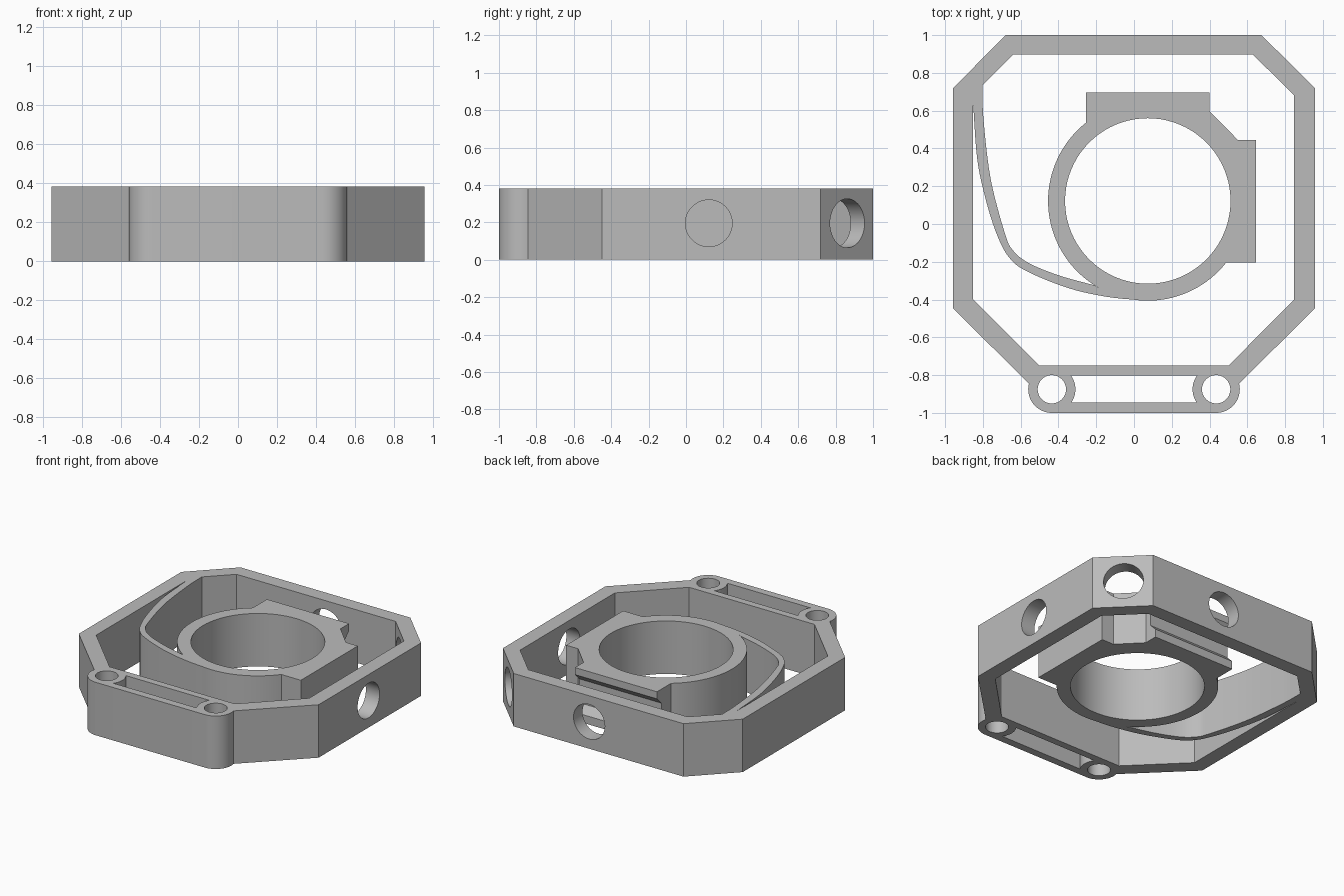
import bpy, bmesh, math
from mathutils import Vector, Matrix

if "Cube" in bpy.data.objects:
    bpy.data.objects.remove(bpy.data.objects["Cube"])

H = 0.382                       # overall height
RC = Vector((0.073, 0.122))     # ring centre
R_OUT, R_IN = 0.528, 0.438

grey = bpy.data.materials.new("plain_grey")
grey.diffuse_color = (0.5, 0.5, 0.5, 1)
grey.use_nodes = True
grey.node_tree.nodes["Principled BSDF"].inputs["Base Color"].default_value = grey.diffuse_color


def arc(c, r, a0, a1, n):
    """Points on an arc, angles in degrees."""
    return [(c[0] + r * math.cos(math.radians(a0 + (a1 - a0) * i / n)),
             c[1] + r * math.sin(math.radians(a0 + (a1 - a0) * i / n))) for i in range(n + 1)]


def circle(c, r, n=64):
    return arc(c, r, 0, 360, n)[:-1]


def smooth_path(pts, n=6):
    """Catmull-Rom curve through the points."""
    p = [Vector(q) for q in pts]
    p = [2 * p[0] - p[1]] + p + [2 * p[-1] - p[-2]]
    out = []
    for a, b, c, d in zip(p, p[1:], p[2:], p[3:]):
        for i in range(n):
            t = i / n
            out.append(tuple(0.5 * (2 * b + (c - a) * t + (2 * a - 5 * b + 4 * c - d) * t * t
                                    + (3 * b - a - 3 * c + d) * t ** 3)))
    return out + [tuple(p[-2])]


def angle_on_ring(x, y):
    return math.degrees(math.atan2(y - RC.y, x - RC.x))


def plate(name, loops, height=H, matrix=None):
    """Extrude an outline with optional holes into a solid."""
    bm = bmesh.new()
    edges = []
    for loop in loops:
        vs = [bm.verts.new((x, y, 0)) for x, y in loop]
        edges += [bm.edges.new((vs[i], vs[(i + 1) % len(vs)])) for i in range(len(vs))]
    bmesh.ops.triangle_fill(bm, edges=edges, use_beauty=True, use_dissolve=False)
    ext = bmesh.ops.extrude_face_region(bm, geom=bm.faces[:])
    bmesh.ops.translate(bm, vec=(0, 0, height),
                        verts=[v for v in ext["geom"] if isinstance(v, bmesh.types.BMVert)])
    if matrix:
        bm.transform(matrix)
    bmesh.ops.recalc_face_normals(bm, faces=bm.faces[:])
    me = bpy.data.meshes.new(name)
    bm.to_mesh(me)
    bm.free()
    ob = bpy.data.objects.new(name, me)
    bpy.context.collection.objects.link(ob)
    me.materials.append(grey)
    return ob


def drill(name, start, angle, radius, length):
    """Horizontal round cutter pointing along a compass angle."""
    m = (Matrix.Translation((start[0], start[1], 0.195))
         @ Matrix.Rotation(math.radians(angle), 4, 'Z') @ Matrix.Rotation(math.pi / 2, 4, 'Y'))
    return plate(name, [circle((0, 0), radius, 48)], length, m)


def cut(ob, cutters):
    for c in cutters:
        mod = ob.modifiers.new("cut", 'BOOLEAN')
        mod.operation, mod.solver, mod.object = 'DIFFERENCE', 'EXACT', c
        bpy.context.view_layer.objects.active = ob
        bpy.ops.object.modifier_apply(modifier=mod.name)
    for c in cutters:
        bpy.data.objects.remove(c)


def finish(ob):
    bpy.ops.object.select_all(action='DESELECT')
    ob.select_set(True)
    bpy.context.view_layer.objects.active = ob
    bpy.ops.object.shade_smooth_by_angle(angle=math.radians(25))


# Octagonal frame with two rounded posts and a slot along the front
PX, PY, PR = 0.435, -0.875, 0.125
outer = [(-0.68, 1), (-0.957, 0.72), (-0.957, -0.448)]
outer += arc((-PX, PY), PR, 166, 270, 16) + arc((PX, PY), PR, -90, 14, 16)
outer += [(0.957, -0.448), (0.957, 0.72), (0.675, 1)]
inner = [(-0.64, 0.897), (0.63, 0.897), (0.848, 0.68), (0.848, -0.4),
         (0.5, -0.75), (-0.5, -0.75), (-0.852, -0.4), (-0.852, 0.685)]
slot = arc((-PX, PY), PR, -34, 36, 10) + arc((PX, PY), PR, 144, 214, 10)
frame = plate("frame", [outer, inner, slot, circle((-PX, PY), 0.075, 40), circle((PX, PY), 0.075, 40)])

# Access holes through the right, back and corner walls
cut(frame, [drill("right_hole", (0.75, RC.y), 0, 0.125, 0.4),
            drill("back_hole", (RC.x, 0.8), 90, 0.125, 0.4),
            drill("corner_hole", (0.64, 0.689), 45, 0.131, 0.4)])
finish(frame)

# Central ring with a mounting block on the back and one on the right
a_left = angle_on_ring(-0.255, 0.535)
a_right = angle_on_ring(0.49, -0.205)
ring_outline = arc(RC, R_OUT, a_left, 360 + a_right, 72)
ring_outline += [(0.645, -0.205), (0.645, 0.445), (0.55, 0.445), (0.4, 0.597), (0.4, 0.695), (-0.255, 0.695)]
ring = plate("ring_mount", [ring_outline, circle(RC, R_IN, 80)])

# Trapezoid grooves along both blocks, and a small diagonal hole
groove = [(-0.06, 0.391), (0.05, 0.281), (0.05, 0.11), (-0.06, 0.0)]
groove = [(max(-0.01, u), z) for u, z in [(-0.01, 0.341), (0.05, 0.281), (0.05, 0.109), (-0.01, 0.049)]]
right_m = Matrix(((-1, 0, 0, 0.645), (0, 0, 1, -0.25), (0, 1, 0, 0), (0, 0, 0, 1)))
back_m = Matrix(((0, 0, 1, -0.3), (-1, 0, 0, 0.695), (0, 1, 0, 0), (0, 0, 0, 1)))
cut(ring, [plate("right_groove", [groove], 0.75, right_m),
           plate("back_groove", [groove], 0.75, back_m),
           drill("diagonal_hole", (RC.x + 0.2, RC.y + 0.2), 45, 0.08, 0.5)])
finish(ring)

# Curved leaf spring joining the ring to the frame
spring_out = smooth_path([(-0.852, 0.642), (-0.83, 0.345), (-0.785, 0.13), (-0.727, -0.053), (-0.663, -0.175),
                          (-0.568, -0.25), (-0.345, -0.34), (-0.133, -0.387), (0.073, -0.406)])
spring_in = smooth_path([(-0.212, -0.324), (-0.398, -0.272), (-0.557, -0.207), (-0.642, -0.138),
                         (-0.684, -0.048), (-0.759, 0.239), (-0.797, 0.557), (-0.803, 0.735)])
seam = arc(RC, R_OUT, -90, angle_on_ring(-0.212, -0.324), 10)[1:-1]
spring = plate("leaf_spring", [spring_out + seam + spring_in + [(-0.852, 0.685)]])
finish(spring)
